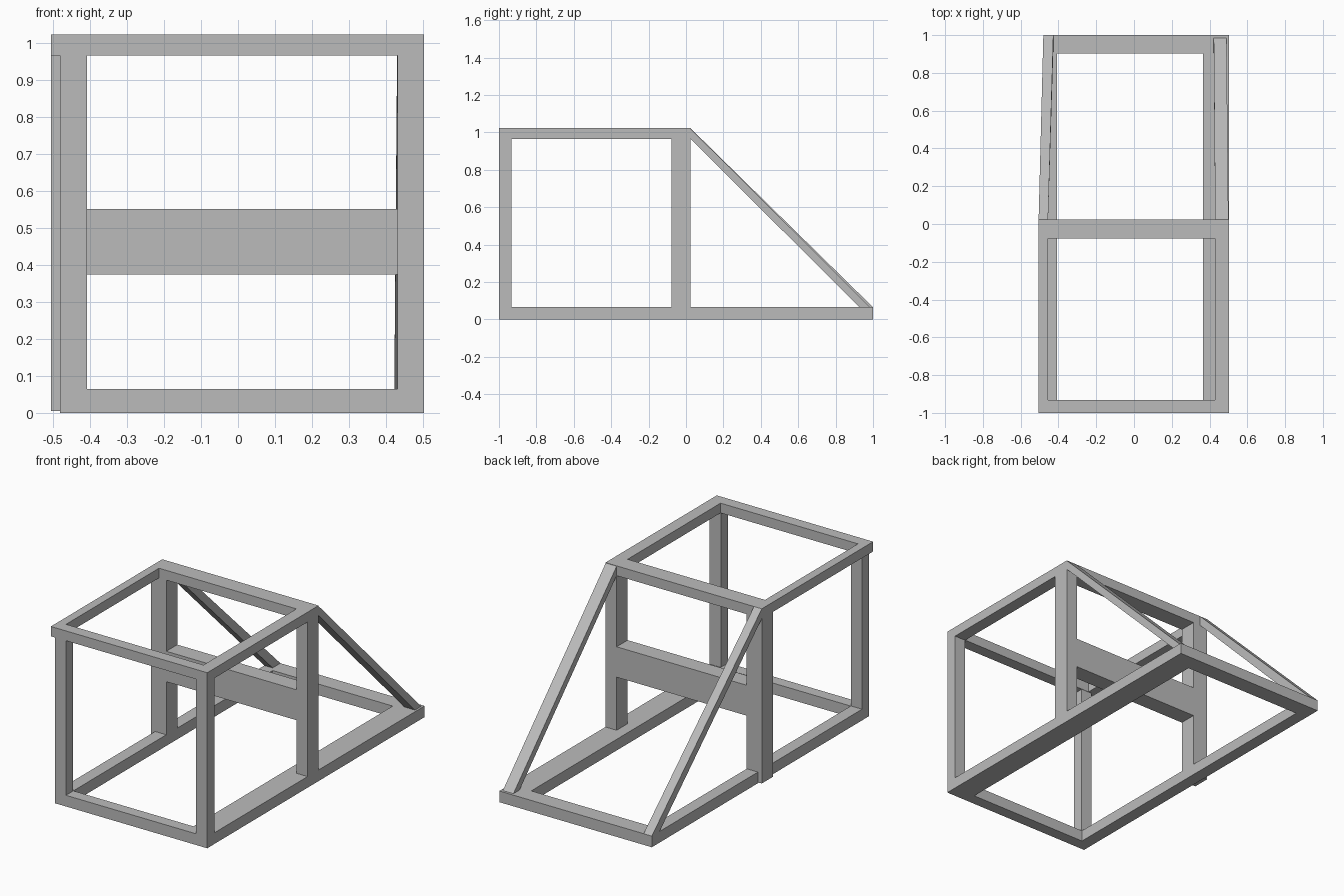
import bpy, bmesh

if "Cube" in bpy.data.objects:
    bpy.data.objects.remove(bpy.data.objects["Cube"])

grey = bpy.data.materials.new("steel grey")
grey.diffuse_color = (0.5, 0.5, 0.5, 1)
grey.use_nodes = True
grey.node_tree.nodes["Principled BSDF"].inputs["Base Color"].default_value = grey.diffuse_color


def finish(name, bm):
    bmesh.ops.recalc_face_normals(bm, faces=bm.faces)
    me = bpy.data.meshes.new(name)
    bm.to_mesh(me)
    bm.free()
    me.materials.append(grey)
    bpy.context.collection.objects.link(bpy.data.objects.new(name, me))


def prism(name, profile, left, right):
    """Join a (y, z) profile between left x values and right x values, one per point."""
    bm = bmesh.new()
    a = [bm.verts.new((x, y, z)) for x, (y, z) in zip(left, profile)]
    b = [bm.verts.new((x, y, z)) for x, (y, z) in zip(right, profile)]
    bm.faces.new(a)
    bm.faces.new(b[::-1])
    n = len(profile)
    for i in range(n):
        j = (i + 1) % n
        bm.faces.new((a[i], b[i], b[j], a[j]))
    finish(name, bm)


def box(name, x, y, z):
    prism(name, [(y[0], z[0]), (y[1], z[0]), (y[1], z[1]), (y[0], z[1])], [x[0]] * 4, [x[1]] * 4)


LOW, HIGH = (0, 0.065), (0.965, 1.022)
MID = (-0.077, 0.024)

# base frame
box("base_rail_left", (-0.48, -0.408), (-1, 1), LOW)
box("base_rail_right", (0.365, 0.502), (-1, 1), LOW)
box("base_bar_front", (-0.408, 0.365), (-1, -0.932), LOW)
box("base_bar_back", (-0.408, 0.365), (0.902, 1), LOW)

# top frame
box("top_rail_left", (-0.505, -0.455), (-1, MID[1]), HIGH)
box("top_rail_right", (0.43, 0.502), (-1, MID[1]), HIGH)
box("top_bar_front", (-0.455, 0.43), (-1, -0.932), HIGH)
box("top_bar_back", (-0.455, 0.43), MID, HIGH)

# uprights
box("front_post_left", (-0.48, -0.408), (-1, -0.934), (0.065, 0.965))
box("front_post_right", (0.43, 0.502), (-1, -0.934), (0.065, 0.965))
box("middle_post_left", (-0.505, -0.408), MID, (0.005, 0.965))
box("middle_post_right", (0.43, 0.502), MID, (0.065, 0.965))

# board between the middle posts
box("cross_board", (-0.408, 0.43), MID, (0.374, 0.551))

# sloping braces, each leaning slightly sideways
prism("brace_left", [(0.024, 0.965), (0.024, 1.022), (1, 0.065), (0.928, 0.065)],
      [-0.505, -0.505, -0.48, -0.48], [-0.455, -0.455, -0.427, -0.427])
prism("brace_right", [(0.024, 0.965), (0.024, 1.02), (0.985, 0.065), (0.928, 0.065)],
      [0.43, 0.43, 0.422, 0.422], [0.5, 0.5, 0.49, 0.49])
